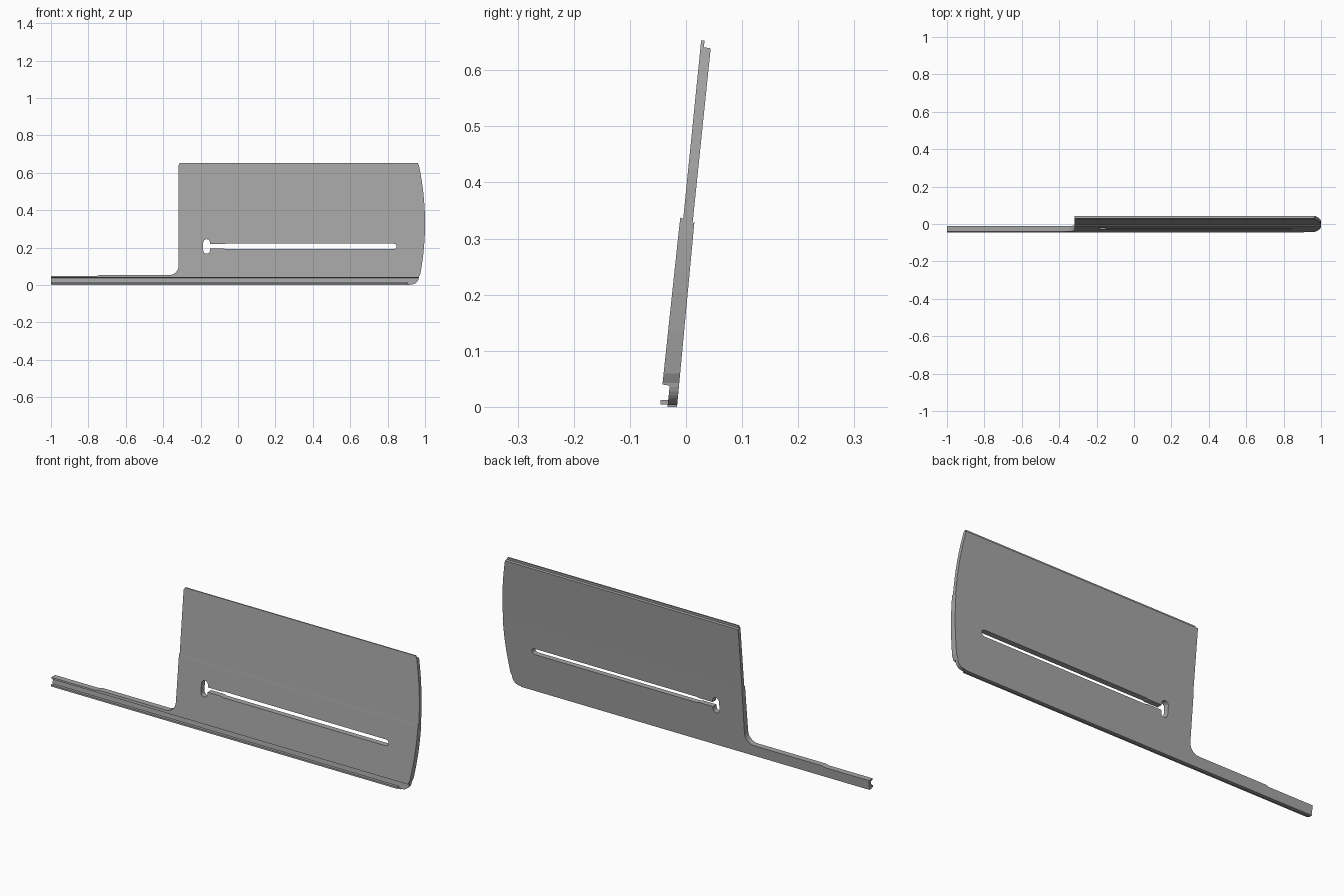
import bpy, bmesh, math

cube = bpy.data.objects.get("Cube")
if cube:
    bpy.data.objects.remove(cube, do_unlink=True)

# Single plain metal colour
steel = bpy.data.materials.new("steel_grey")
steel.use_nodes = True
colour = (0.38, 0.38, 0.38, 1)
steel.diffuse_color = colour
steel.node_tree.nodes["Principled BSDF"].inputs["Base Color"].default_value = colour


def prism(name, outline, to_3d, start, end):
    """Closed outline extruded between two positions on the remaining axis."""
    bm = bmesh.new()
    near = [bm.verts.new(to_3d(a, b, start)) for a, b in outline]
    far = [bm.verts.new(to_3d(a, b, end)) for a, b in outline]
    bm.faces.new(near)
    bm.faces.new(far[::-1])
    n = len(outline)
    for i in range(n):
        j = (i + 1) % n
        bm.faces.new((near[j], near[i], far[i], far[j]))
    bmesh.ops.recalc_face_normals(bm, faces=bm.faces)
    mesh = bpy.data.meshes.new(name)
    bm.to_mesh(mesh)
    bm.free()
    mesh.materials.append(steel)
    obj = bpy.data.objects.new(name, mesh)
    bpy.context.collection.objects.link(obj)
    return obj


def along_x(y, z, x):
    return (x, y, z)


def along_y(x, z, y):
    return (x, y, z)


def arc(cx, cz, r, a0, a1, steps=8):
    """Points on a circular arc, angles in degrees."""
    angles = [math.radians(a0 + (a1 - a0) * i / steps) for i in range(steps + 1)]
    return [(cx + r * math.cos(a), cz + r * math.sin(a)) for a in angles]


def cut(target, tool, operation):
    """Apply a boolean and discard the tool."""
    mod = target.modifiers.new("cut", "BOOLEAN")
    mod.object, mod.operation, mod.solver = tool, operation, "EXACT"
    bpy.context.view_layer.update()
    graph = bpy.context.evaluated_depsgraph_get()
    mesh = bpy.data.meshes.new_from_object(target.evaluated_get(graph))
    target.modifiers.clear()
    target.data = mesh
    bpy.data.objects.remove(tool, do_unlink=True)


# Leaning plate: thick lower panel with a front groove, thin upper panel with a top tongue
section = [
    (-0.033, 0.0), (-0.016, 0.0), (0.015, 0.33), (0.0115, 0.325),
    (0.044, 0.639), (0.032, 0.641), (0.033, 0.653), (0.027, 0.653),
    (-0.005, 0.335), (-0.010, 0.338), (-0.012, 0.322),
    (-0.042, 0.040), (-0.029, 0.038),
]
plate = prism("leaning_plate", section, along_x, -1.0, 1.02)

# Front outline: bowed right edge, rounded corners, long low tail
bow = [(1 - 0.035 * ((z - 0.33) / 0.32) ** 2, z)
       for z in [0.06 + 0.58 * i / 16 for i in range(17)]]
outline = ([(-1.1, -0.02), (0.92, -0.02), (0.92, 0.003)]
           + arc(0.927, 0.043, 0.04, -90, 0) + bow
           + [(0.956, 0.66), (-0.308, 0.66), (-0.318, 0.64)]
           + arc(-0.368, 0.103, 0.05, 0, -90)
           + [(-0.74, 0.053), (-0.76, 0.048), (-1.1, 0.048)])
cut(plate, prism("outline_cutter", outline, along_y, -0.2, 0.2), "INTERSECT")

# Long slot with a rounded upright keyhole at its left end
slot = (arc(-0.168, 0.227, 0.018, 0, 180)
        + arc(-0.168, 0.185, 0.018, 180, 360)
        + [(-0.15, 0.195), (-0.075, 0.195), (-0.065, 0.191)]
        + arc(0.832, 0.206, 0.015, -90, 90)
        + [(-0.065, 0.221), (-0.075, 0.218), (-0.15, 0.218)])
cut(plate, prism("slot_cutter", slot, along_y, -0.2, 0.2), "DIFFERENCE")

# Thin lip along the front bottom edge
lip = [(-0.045, 0.004), (-0.030, 0.004), (-0.030, 0.0125), (-0.045, 0.0125)]
cut(plate, prism("front_lip", lip, along_x, -1.0, 0.91), "UNION")
